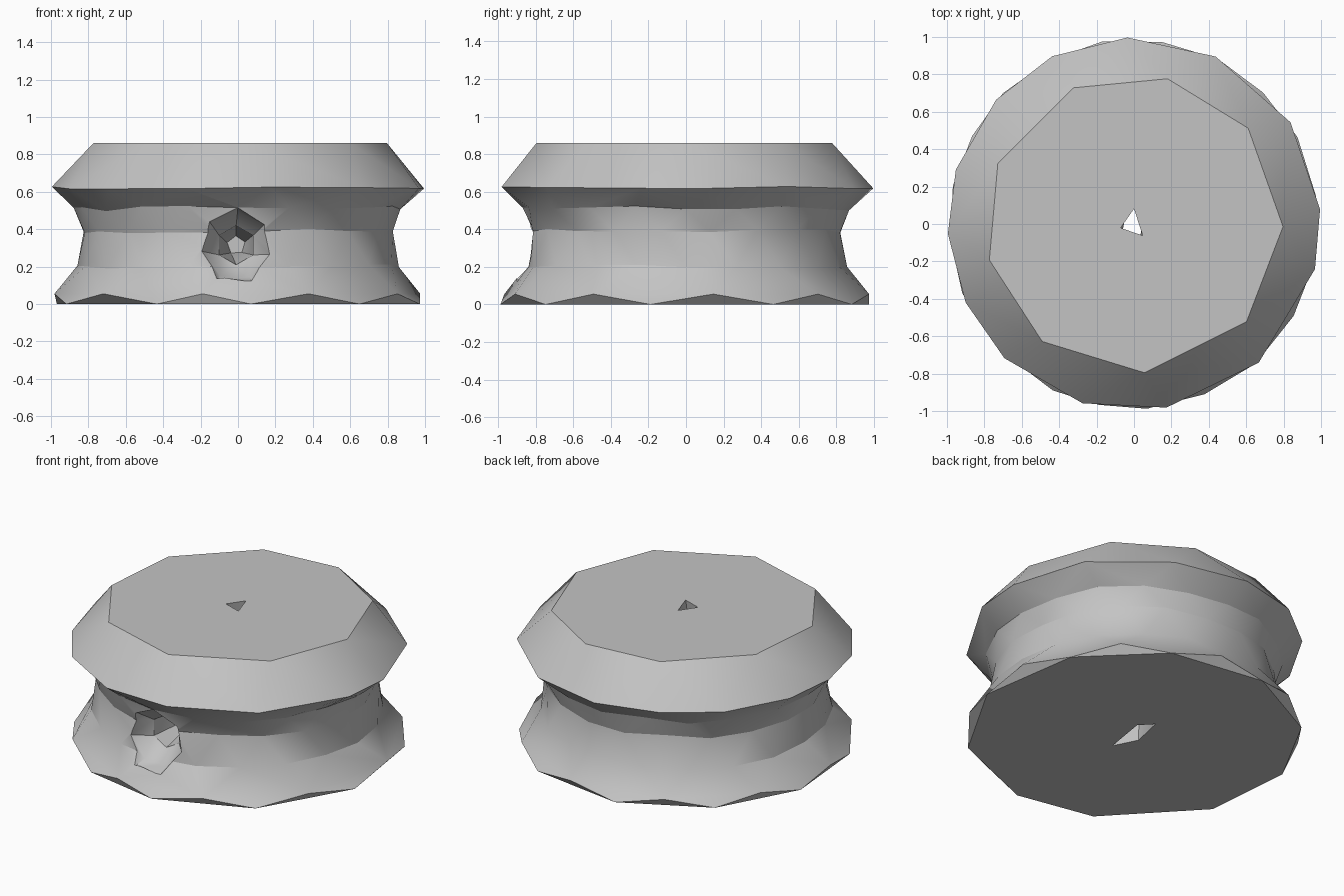
import bpy
import bmesh
import math
import random
from mathutils import Vector

random.seed(4)

if "Cube" in bpy.data.objects:
    bpy.data.objects.remove(bpy.data.objects["Cube"], do_unlink=True)

grey = bpy.data.materials.new("plain grey")
grey.use_nodes = True
colour = (0.55, 0.55, 0.55, 1)
grey.diffuse_color = colour
grey.node_tree.nodes["Principled BSDF"].inputs["Base Color"].default_value = colour


def polar(angle, radius, z):
    a = math.radians(angle)
    return Vector((radius * math.cos(a), radius * math.sin(a), z))


def even(count, start):
    return [start + 360 * i / count for i in range(count)]


def stitch(bm, low, high):
    """Join two rings of (angle, vertex) that may differ in count."""
    def middle(ring, i):
        n = len(ring)
        return sum(ring[k % n][0] + 360 * (k // n) for k in (i, i + 1))
    i = j = 0
    while i < len(low) or j < len(high):
        a, b = low[i % len(low)][1], high[j % len(high)][1]
        if j == len(high) or (i < len(low) and middle(low, i) < middle(high, j)):
            i += 1
            bm.faces.new((a, low[i % len(low)][1], b))
        else:
            j += 1
            bm.faces.new((a, high[j % len(high)][1], b))


def loft(name, rings):
    """Closed solid through rings of points, each sorted by angle."""
    bm = bmesh.new()
    built = [[(a, bm.verts.new(p)) for a, p in ring] for ring in rings]
    for low, high in zip(built, built[1:]):
        stitch(bm, low, high)
    for ring in (built[0], built[-1]):
        bm.faces.new([v for _, v in ring])
    bmesh.ops.recalc_face_normals(bm, faces=bm.faces)
    mesh = bpy.data.meshes.new(name)
    bm.to_mesh(mesh)
    bm.free()
    mesh.materials.append(grey)
    obj = bpy.data.objects.new(name, mesh)
    bpy.context.collection.objects.link(obj)
    return obj


def ring(angles, radius, z, rough=0.0):
    return [(a, polar(a, radius + random.uniform(-rough, rough),
                      z + 2 * random.uniform(-rough, rough))) for a in angles]


# Spool body: ten-sided foot, pinched waist, wide rim, nine-sided top
foot = [-11, 28, 63, 100, 135, 168, 202, 244, 274, 311]
foot_edge = [(a + b) / 2 for a, b in zip(foot, foot[1:] + [foot[0] + 360])]
rim = [4.5, 33, 64, 92, 116, 138, 163, 183, 205, 226, 254, 280, 312, 346]
top = [-1, 40, 77, 114, 156, 194, 232, 274, 319]
body = loft("spool_body", [
    ring(foot, 0.99, 0),
    ring(foot_edge, 0.985, 0.055),
    ring(even(20, 0), 0.86, 0.2, 0.006),
    ring(even(20, 9), 0.832, 0.39, 0.006),
    ring(even(20, 0), 0.872, 0.51, 0.008),
    ring(rim, 0.995, 0.622, 0.003),
    ring(top, 0.797, 0.86),
])

# Centre bore: small triangle above, longer slot below
bore = loft("bore_cutter", [
    [(59, Vector((0.06, 0.10, -0.01))), (95, Vector((-0.015, 0.18, -0.01))),
     (206, Vector((-0.06, -0.03, -0.01))), (275, Vector((0.015, -0.18, -0.01)))],
    [(90, Vector((0, 0.08, 0.87))), (196, Vector((-0.07, -0.02, 0.87))),
     (307, Vector((0.045, -0.06, 0.87)))],
])

# Screw hole in the front: flared seven-sided mouth narrowing inward
def hole_ring(count, start, radius, y):
    points = []
    for a in even(count, start):
        p = polar(a, radius, 0)
        points.append((a, Vector((p.x - 0.01, y, p.y + 0.315))))
    return points


screw_hole = loft("screw_hole_cutter", [
    hole_ring(7, 36, 0.21, -0.9),
    hole_ring(7, 36, 0.185, -0.82),
    hole_ring(6, 30, 0.105, -0.72),
    hole_ring(5, 20, 0.05, -0.3),
])

bpy.context.view_layer.objects.active = body
for cutter in (bore, screw_hole):
    cutter.hide_render = True
    cut = body.modifiers.new("cut", "BOOLEAN")
    cut.operation = "DIFFERENCE"
    cut.solver = "EXACT"
    cut.object = cutter
    bpy.ops.object.modifier_apply(modifier=cut.name)
    bpy.data.objects.remove(cutter, do_unlink=True)

bpy.ops.object.select_all(action="DESELECT")
body.select_set(True)
bpy.ops.object.shade_smooth_by_angle(angle=math.radians(30))
